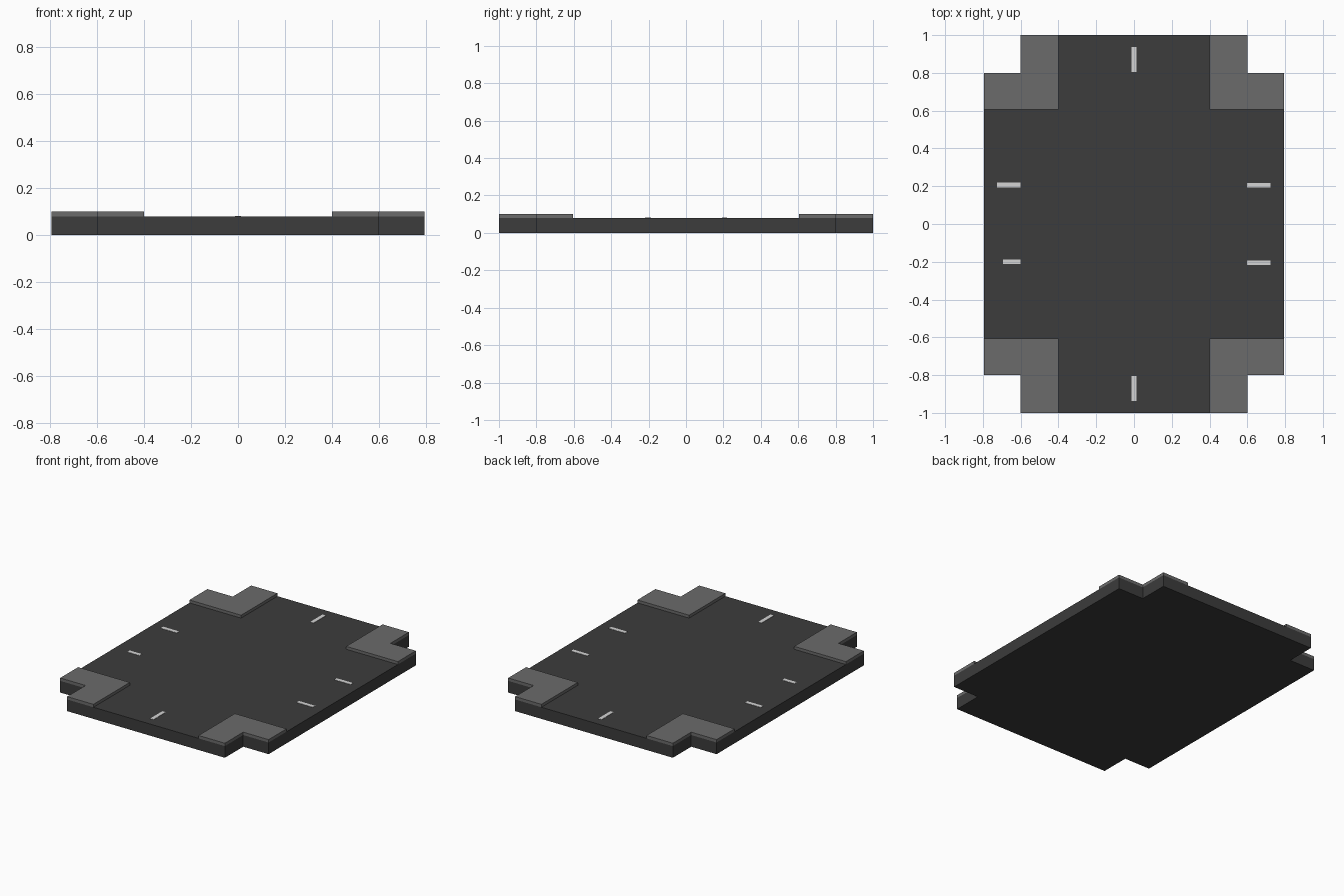
import bpy, bmesh

if "Cube" in bpy.data.objects:
    bpy.data.objects.remove(bpy.data.objects["Cube"])

HX, HY = 0.793, 1.0      # half size of the tile
ROAD, KERB = 0.08, 0.10  # top heights


def material(name, v):
    m = bpy.data.materials.new(name)
    m.diffuse_color = (v, v, v, 1)
    m.use_nodes = True
    m.node_tree.nodes["Principled BSDF"].inputs["Base Color"].default_value = m.diffuse_color
    return m


asphalt = material("dark asphalt", 0.045)
paving = material("grey paving", 0.145)
paint = material("white paint", 0.66)


def prism(name, outline, z0, z1, mat):
    """Extrude a flat outline from z0 to z1."""
    bm = bmesh.new()
    face = bm.faces.new([bm.verts.new((x, y, z0)) for x, y in outline])
    res = bmesh.ops.extrude_face_region(bm, geom=[face])
    top = [v for v in res["geom"] if isinstance(v, bmesh.types.BMVert)]
    bmesh.ops.translate(bm, verts=top, vec=(0, 0, z1 - z0))
    bmesh.ops.recalc_face_normals(bm, faces=bm.faces)
    me = bpy.data.meshes.new(name)
    bm.to_mesh(me)
    bm.free()
    me.materials.append(mat)
    ob = bpy.data.objects.new(name, me)
    bpy.context.collection.objects.link(ob)
    return ob


# road slab with notched corners
quarter = [(HX, 0.8), (0.6, 0.8), (0.6, HY)]
outline = (quarter + [(-x, y) for x, y in quarter[::-1]]
           + [(-x, -y) for x, y in quarter]
           + [(x, -y) for x, y in quarter[::-1]])
prism("road_slab", outline, 0, ROAD, asphalt)

# raised L-shaped pavement at each corner
corner = [(0.4, 0.605), (HX, 0.605), (HX, 0.8), (0.6, 0.8), (0.6, HY), (0.4, HY)]
for sx in (-1, 1):
    for sy in (-1, 1):
        prism("corner_pavement", [(x * sx, y * sy) for x, y in corner],
              ROAD, KERB, paving)


# painted lane dashes: centre x, centre y, half length, along x or y
def dash(cx, cy, half, along_x):
    w = 0.013
    hx, hy = (half, w) if along_x else (w, half)
    prism("lane_dash", [(cx - hx, cy - hy), (cx + hx, cy - hy),
                        (cx + hx, cy + hy), (cx - hx, cy + hy)],
          ROAD, ROAD + 0.002, paint)


for s in (-1, 1):
    dash(0, s * 0.87, 0.066, False)
    dash(0.661, s * 0.205, 0.062, True)
dash(-0.663, 0.207, 0.061, True)
dash(-0.647, -0.2, 0.046, True)
